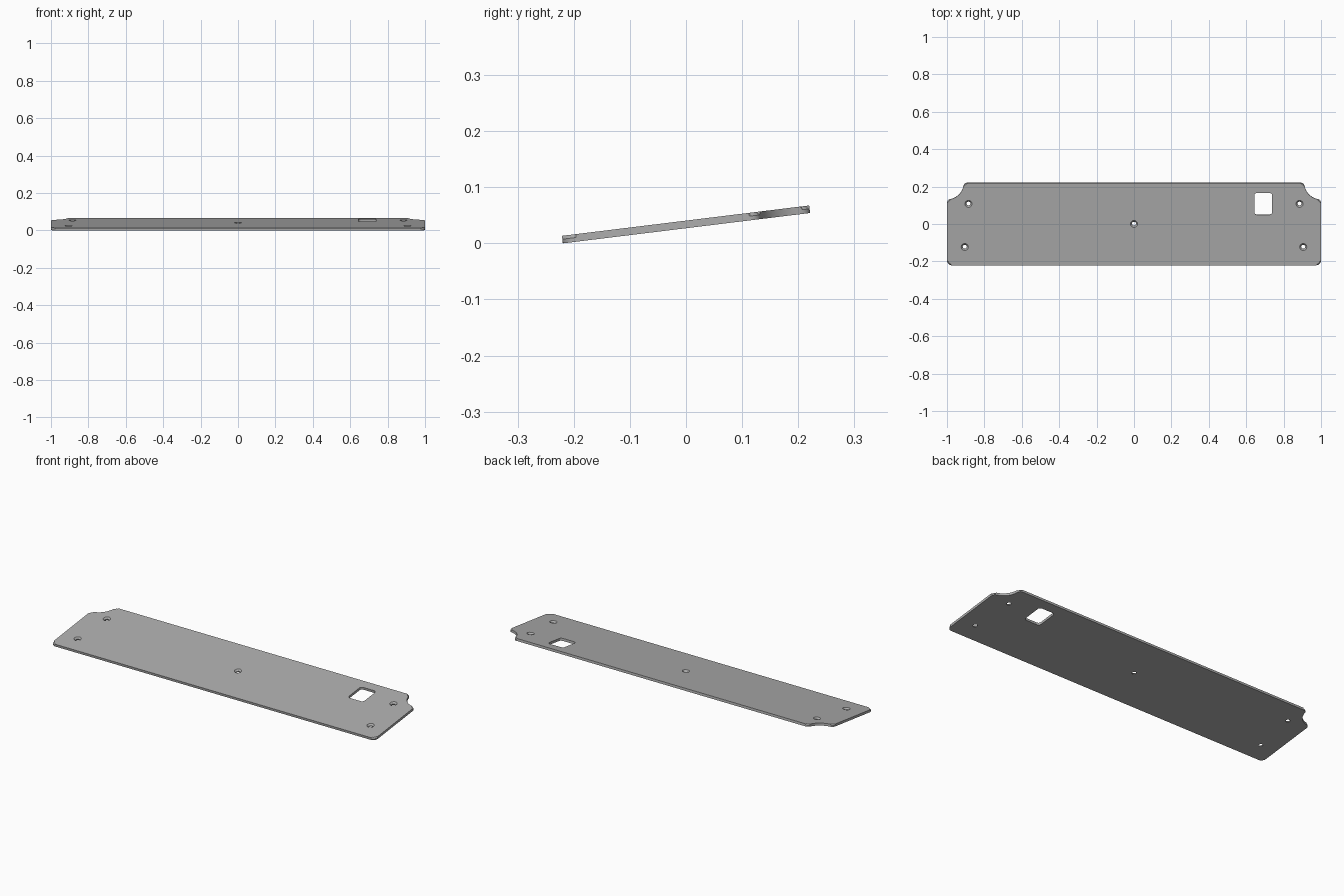
import bpy, bmesh
from math import sin, cos, radians, asin, sqrt, degrees
from mathutils import Matrix

cube = bpy.data.objects.get("Cube")
if cube:
    bpy.data.objects.remove(cube)

HALF_X, HALF_Y, THICK = 1.0, 0.222, 0.0135
TILT = radians(7)
CHAMFER = 0.006

metal = bpy.data.materials.new("plain_grey")
metal.use_nodes = True
grey = (0.42, 0.42, 0.42, 1)
metal.diffuse_color = grey
metal.node_tree.nodes["Principled BSDF"].inputs["Base Color"].default_value = grey


def arc(cx, cy, r, start, end, steps=7):
    angles = [radians(start + (end - start) * i / steps) for i in range(steps + 1)]
    return [(cx + r * cos(a), cy + r * sin(a)) for a in angles]


def prism(bm, outline, z0, z1):
    """Extrude a counter-clockwise outline and return its top face."""
    low = [bm.verts.new((x, y, z0)) for x, y in outline]
    high = [bm.verts.new((x, y, z1)) for x, y in outline]
    n = len(outline)
    bm.faces.new(low[::-1])
    for i in range(n):
        j = (i + 1) % n
        bm.faces.new((low[i], low[j], high[j], high[i]))
    return bm.faces.new(high)


def make_object(name, bm):
    bmesh.ops.recalc_face_normals(bm, faces=bm.faces)
    mesh = bpy.data.meshes.new(name)
    bm.to_mesh(mesh)
    bm.free()
    mesh.materials.append(metal)
    obj = bpy.data.objects.new(name, mesh)
    bpy.context.collection.objects.link(obj)
    return obj


# Plate outline: rounded front corners, scooped rear corners
scoop, fillet, front_r = 0.09, 0.02, 0.025
reach = sqrt((scoop + fillet) ** 2 - fillet ** 2)
lean = degrees(asin(fillet / (scoop + fillet)))
right = arc(HALF_X - front_r, front_r - HALF_Y, front_r, -90, 0)
right += arc(HALF_X - fillet, HALF_Y - reach, fillet, 0, 90 - lean)
right += arc(HALF_X, HALF_Y, scoop, 270 - lean, 180 + lean, 9)[1:-1]
right += arc(HALF_X - reach, HALF_Y - fillet, fillet, lean, 90)
outline = right + [(-x, y) for x, y in reversed(right)]

# Plate body with a chamfered upper rim
bm = bmesh.new()
top = prism(bm, outline, 0, THICK)
bmesh.ops.bevel(bm, geom=list(top.edges), offset=CHAMFER, segments=1,
                affect='EDGES', clamp_overlap=False)
plate = make_object("tilted_plate", bm)

# Cutters: countersunk screw holes and the rounded window
bm = bmesh.new()
sink = [(0.011, -0.01), (0.011, 0.005), (0.019, THICK), (0.019, 0.03)]
for x, y in [(-0.885, 0.109), (0.885, 0.109), (-0.905, -0.123), (0.905, -0.123), (0, 0.001)]:
    rings = [[bm.verts.new((px, py, z)) for px, py in arc(x, y, r, 0, 360, 24)[:-1]]
             for r, z in sink]
    bm.faces.new(rings[0][::-1])
    bm.faces.new(rings[-1])
    for a, b in zip(rings, rings[1:]):
        for i in range(24):
            j = (i + 1) % 24
            bm.faces.new((a[i], a[j], b[j], b[i]))
win_r, wx, wy, hx, hy = 0.015, 0.691, 0.109, 0.048, 0.059
window = []
for sx, sy, start in [(1, 1, 0), (-1, 1, 90), (-1, -1, 180), (1, -1, 270)]:
    window += arc(wx + sx * (hx - win_r), wy + sy * (hy - win_r), win_r, start, start + 90, 6)
prism(bm, window, -0.01, 0.03)
cutter = make_object("hole_cutter", bm)
cutter.hide_render = True

# Cut the openings and bake the result
cut = plate.modifiers.new("openings", 'BOOLEAN')
cut.operation = 'DIFFERENCE'
cut.solver = 'EXACT'
cut.object = cutter
bpy.context.view_layer.update()
graph = bpy.context.evaluated_depsgraph_get()
baked = bpy.data.meshes.new_from_object(plate.evaluated_get(graph))
plate.modifiers.clear()
plate.data = baked
bpy.data.objects.remove(cutter)

# Tilt, then rest on the ground and centre
baked.transform(Matrix.Rotation(TILT, 4, 'X'))
ys = [v.co.y for v in baked.vertices]
low = min(v.co.z for v in baked.vertices)
baked.transform(Matrix.Translation((0, -(min(ys) + max(ys)) / 2, -low)))

bpy.ops.object.select_all(action='DESELECT')
plate.select_set(True)
bpy.context.view_layer.objects.active = plate
bpy.ops.object.shade_smooth_by_angle(angle=radians(25))
